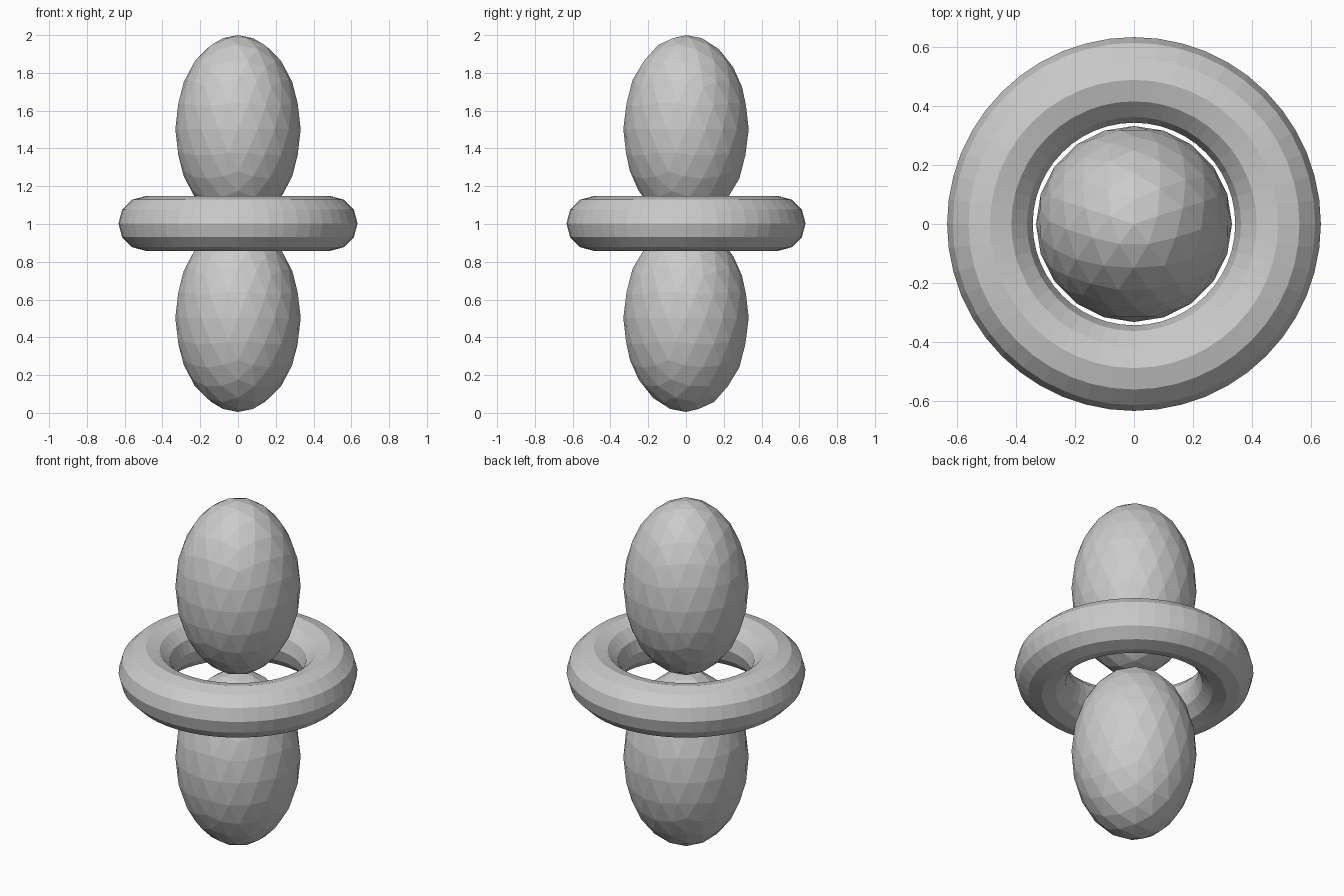
import bpy
from math import radians

if "Cube" in bpy.data.objects:
    bpy.data.objects.remove(bpy.data.objects["Cube"])


# Faceted egg shapes, stacked tip to tip
def egg(name, z):
    bpy.ops.mesh.primitive_ico_sphere_add(subdivisions=3, radius=1, location=(0, 0, z),
                                          rotation=(0, 0, radians(90)))
    ob = bpy.context.object
    ob.name = name
    ob.scale = (0.332, 0.332, 0.498)


egg("lower_egg", 0.503)
egg("upper_egg", 1.502)

# Ring around the waist
bpy.ops.mesh.primitive_torus_add(location=(0, 0, 1.003), major_radius=0.488, minor_radius=0.145,
                                 major_segments=48, minor_segments=12)
bpy.context.object.name = "waist_ring"
